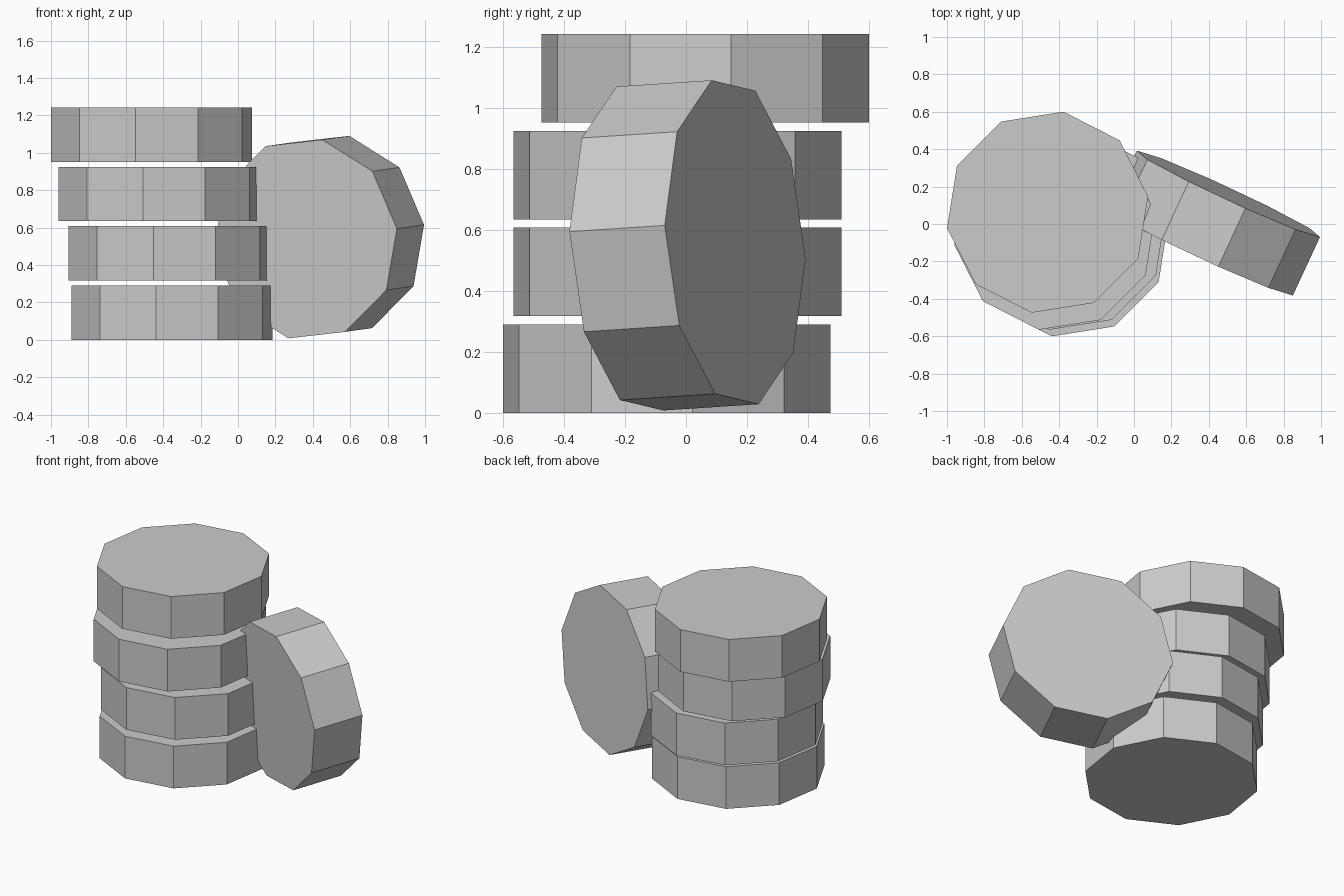
import bpy, bmesh
from math import cos, sin, radians
from mathutils import Matrix, Vector

cube = bpy.data.objects.get("Cube")
if cube:
    bpy.data.objects.remove(cube, do_unlink=True)

SIDES = 10
RADIUS = 0.544

grey = bpy.data.materials.new("light grey")
grey.use_nodes = True
grey.diffuse_color = (0.6, 0.6, 0.6, 1)
grey.node_tree.nodes["Principled BSDF"].inputs["Base Color"].default_value = grey.diffuse_color


def disc(name, thickness, matrix, turn=0):
    """Flat-sided disc, centred on its origin with its axis along local z."""
    bm = bmesh.new()
    angles = [radians(turn + i * 360 / SIDES) for i in range(SIDES)]
    base = bm.faces.new([bm.verts.new((RADIUS * cos(a), RADIUS * sin(a), -thickness / 2))
                         for a in angles])
    top = bmesh.ops.extrude_face_region(bm, geom=[base], use_keep_orig=True)["geom"]
    bmesh.ops.translate(bm, vec=(0, 0, thickness),
                        verts=[v for v in top if isinstance(v, bmesh.types.BMVert)])
    bmesh.ops.recalc_face_normals(bm, faces=bm.faces)
    mesh = bpy.data.meshes.new(name)
    bm.to_mesh(mesh)
    bm.free()
    mesh.materials.append(grey)
    obj = bpy.data.objects.new(name, mesh)
    obj.matrix_world = matrix
    bpy.context.collection.objects.link(obj)


# Uneven stack, bottom to top
stack = [(-0.353, -0.063), (-0.368, -0.028), (-0.423, -0.028), (-0.462, 0.063)]
for i, (x, y) in enumerate(stack):
    disc(f"stacked_disc_{i + 1}", 0.29,
         Matrix.Translation((x, y, 0.145 + i * 0.317)), turn=9)

# Thicker disc standing on edge against the stack
across = Vector((0.4875, -0.23, 0.055)).normalized()
axis = Vector((-0.14, -0.315, -0.02))
axis = (axis - axis.project(across)).normalized()
up = axis.cross(across)
tilt = Matrix((across, up, axis)).transposed().to_4x4()
disc("leaning_disc", 0.345, Matrix.Translation((0.4325, 0.005, 0.549)) @ tilt)
